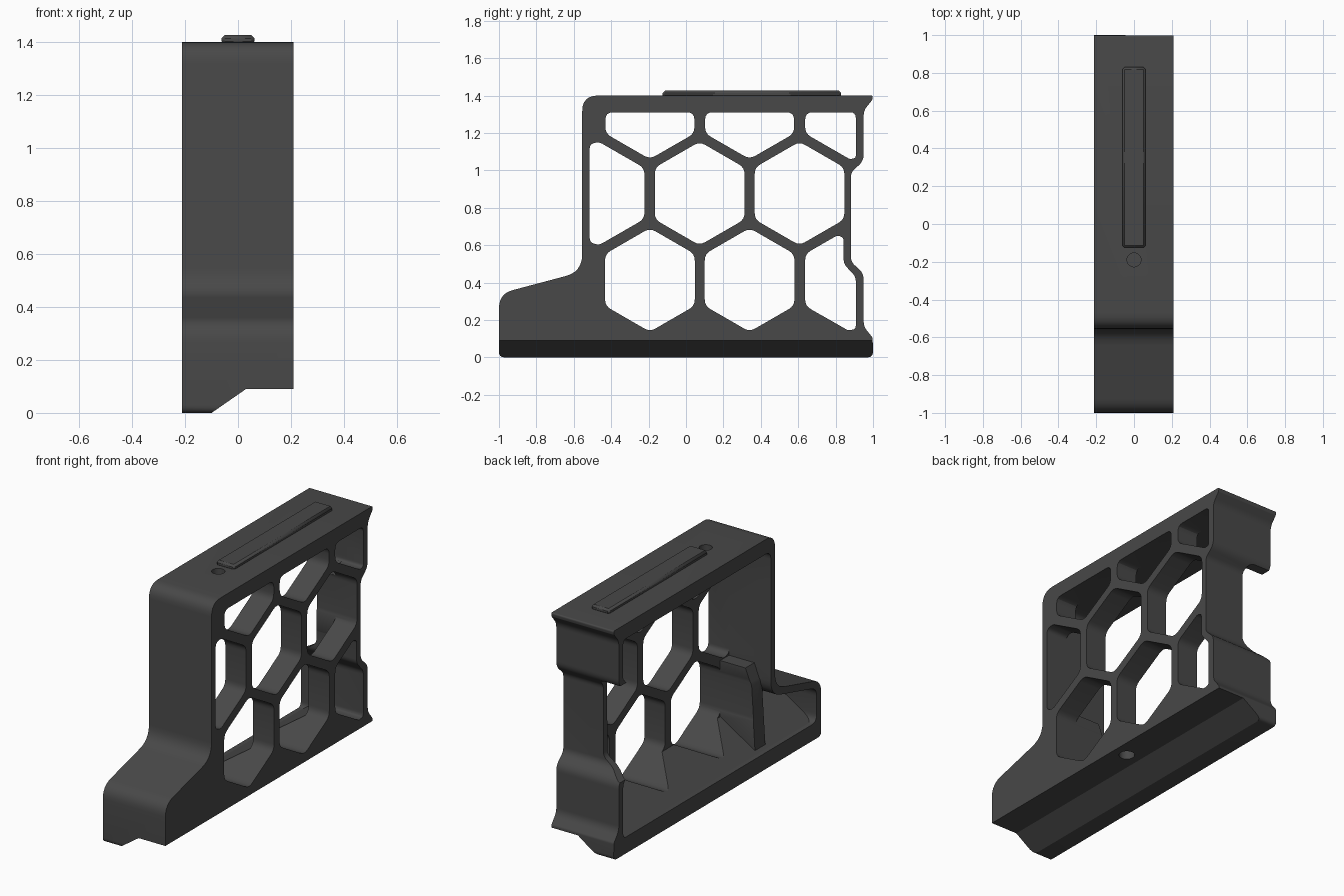
import bpy, bmesh, math
from mathutils import Vector

if "Cube" in bpy.data.objects:
    bpy.data.objects.remove(bpy.data.objects["Cube"])

mat = bpy.data.materials.new("charcoal plastic")
mat.diffuse_color = (0.065, 0.065, 0.065, 1)
mat.use_nodes = True
mat.node_tree.nodes["Principled BSDF"].inputs["Base Color"].default_value = mat.diffuse_color


def rounded(corners, steps=6):
    """Corner list (a, b, radius) -> outline with rounded corners."""
    out, n = [], len(corners)
    for i, (a, b, r) in enumerate(corners):
        p = Vector((a, b))
        u = Vector(corners[i - 1][:2]) - p
        v = Vector(corners[(i + 1) % n][:2]) - p
        turn = math.pi - u.angle(v)
        t = min(r * math.tan(turn / 2), 0.47 * u.length, 0.47 * v.length)
        if t < 1e-4:
            out.append(p)
            continue
        s, e = p + u.normalized() * t, p + v.normalized() * t
        for k in range(steps + 1):
            f = k / steps
            out.append(s * (1 - f) ** 2 + p * 2 * f * (1 - f) + e * f * f)
    return out


def prism(name, pts, lo, hi, axis="x"):
    """Extrude an outline along x (points are y, z), y (x, z) or z (x, y)."""
    place = {"x": lambda p, h: (h, p[0], p[1]), "y": lambda p, h: (p[0], h, p[1]),
             "z": lambda p, h: (p[0], p[1], h)}[axis]
    bm = bmesh.new()
    f = bm.faces.new([bm.verts.new(place(p, lo)) for p in pts])
    ext = bmesh.ops.extrude_face_region(bm, geom=[f])["geom"]
    shift = Vector(place((0, 0), hi - lo))
    bmesh.ops.translate(bm, verts=[g for g in ext if isinstance(g, bmesh.types.BMVert)], vec=shift)
    if not any(len(e.link_faces) == 1 for e in bm.edges):
        bmesh.ops.recalc_face_normals(bm, faces=bm.faces[:])
    else:
        bmesh.ops.holes_fill(bm, edges=bm.edges[:])
        bmesh.ops.recalc_face_normals(bm, faces=bm.faces[:])
    me = bpy.data.meshes.new(name)
    bm.to_mesh(me)
    bm.free()
    me.materials.append(mat)
    ob = bpy.data.objects.new(name, me)
    bpy.context.collection.objects.link(ob)
    return ob


def combine(target, tool, op):
    """Apply a boolean and drop the tool."""
    m = target.modifiers.new("cut", "BOOLEAN")
    m.operation, m.object, m.solver = op, tool, "EXACT"
    bpy.context.view_layer.update()
    me = bpy.data.meshes.new_from_object(target.evaluated_get(bpy.context.evaluated_depsgraph_get()))
    target.modifiers.clear()
    target.data = me
    bpy.data.objects.remove(tool)


def circle(cx, cy, r, n=24):
    return [(cx + r * math.cos(i * math.tau / n), cy + r * math.sin(i * math.tau / n)) for i in range(n)]


# Side outline: foot, front wall, top, stepped back wall
outline = [(-1, 0, .03), (-1, .34, .1), (-.555, .458, .12), (-.555, 1.4, .085),
           (1, 1.4, .01), (.995, 1.375, .01), (.95, 1.32, .08), (.95, 1.05, .08),
           (.882, .99, .06), (.882, .51, .06), (.95, .45, .08), (.95, .165, .08),
           (.998, .105, .02), (1, 0, .03)]
body = prism("frame_body", rounded(outline), -.212, .21)

# Open pocket on the left side, behind the lattice plate
pocket = [(-.957, .1, .05), (-.957, .307, .07), (-.515, .425, .12), (-.515, 1.31, .05),
          (.908, 1.31, .03), (.908, 1.07, .06), (.842, 1.01, .06), (.842, .49, .06),
          (.908, .43, .06), (.908, .1, .03)]
combine(body, prism("pocket", rounded(pocket), -.3, .07), "DIFFERENCE")

# Sloping floor and upright rib inside the pocket
combine(body, prism("floor", [(-.185, .08), (-.185, .1), (.09, .27), (.09, .08)], -.97, .93, "y"), "UNION")
combine(body, prism("rib", [(.09, .1), (-.165, .1), (-.14, .5), (-.1, .6), (.09, .6)], -.53, -.43, "y"), "UNION")

# Step and slope along the underside
combine(body, prism("step", [(-.244, -.1), (.03, .09), (.4, .09), (.4, -.1)], -1.2, 1.2, "y"), "DIFFERENCE")

# Notch in the left half of the back wall
notch = [(-.4, 1.04, 0), (-.06, 1.04, .05), (-.06, .55, .06), (-.21, .45, .06), (-.4, .45, 0)]
combine(body, prism("notch", rounded(notch), .75, 1.2, "y"), "DIFFERENCE")

# Honeycomb openings: whole hexagons plus cells trimmed by the walls
R, CR = .277, .06
cells = [[(y + R * math.sin(k * math.pi / 3), z + R * math.cos(k * math.pi / 3), CR) for k in range(6)]
         for y, z in ((-.193, .414), (.34, .414), (.073, .876), (.607, .876))]
for y in (-.193, .34):
    cells.append([(y - .238, 1.31, .04), (y + .238, 1.31, .04), (y + .238, 1.197, CR),
                  (y, 1.06, CR), (y - .238, 1.197, CR)])
cells += [
    [(.637, 1.31, .04), (.908, 1.31, .03), (.908, 1.065, .05), (.875, 1.06, .03), (.637, 1.197, CR)],
    [(-.515, 1.14, .05), (-.465, 1.152, .05), (-.222, 1.012, CR), (-.222, .74, CR),
     (-.465, .6, .05), (-.515, .615, .05)],
    [(.637, .553, CR), (.81, .653, .04), (.843, .64, .03), (.843, .5, .06), (.908, .43, .06),
     (.908, .15, .03), (.865, .145, .03), (.637, .275, CR)],
]
for c in cells:
    combine(body, prism("cell", rounded(c, 4), -.3, .4), "DIFFERENCE")

# Screw holes in the top and the underside
combine(body, prism("top_hole", circle(0, -.19, .037), 1.36, 1.5, "z"), "DIFFERENCE")
combine(body, prism("under_hole", circle(.12, .08, .045), 0, .17, "z"), "DIFFERENCE")

# Raised rail on the top with softened edges
rail = prism("top_rail", [(-.062, -.125), (.062, -.125), (.062, .83), (-.062, .83)], 1.39, 1.426, "z")
bev = rail.modifiers.new("soft", "BEVEL")
bev.width, bev.segments = .012, 1

for ob in (body, rail):
    bpy.ops.object.select_all(action="DESELECT")
    ob.select_set(True)
    bpy.context.view_layer.objects.active = ob
    bpy.ops.object.shade_smooth_by_angle(angle=math.radians(25))
